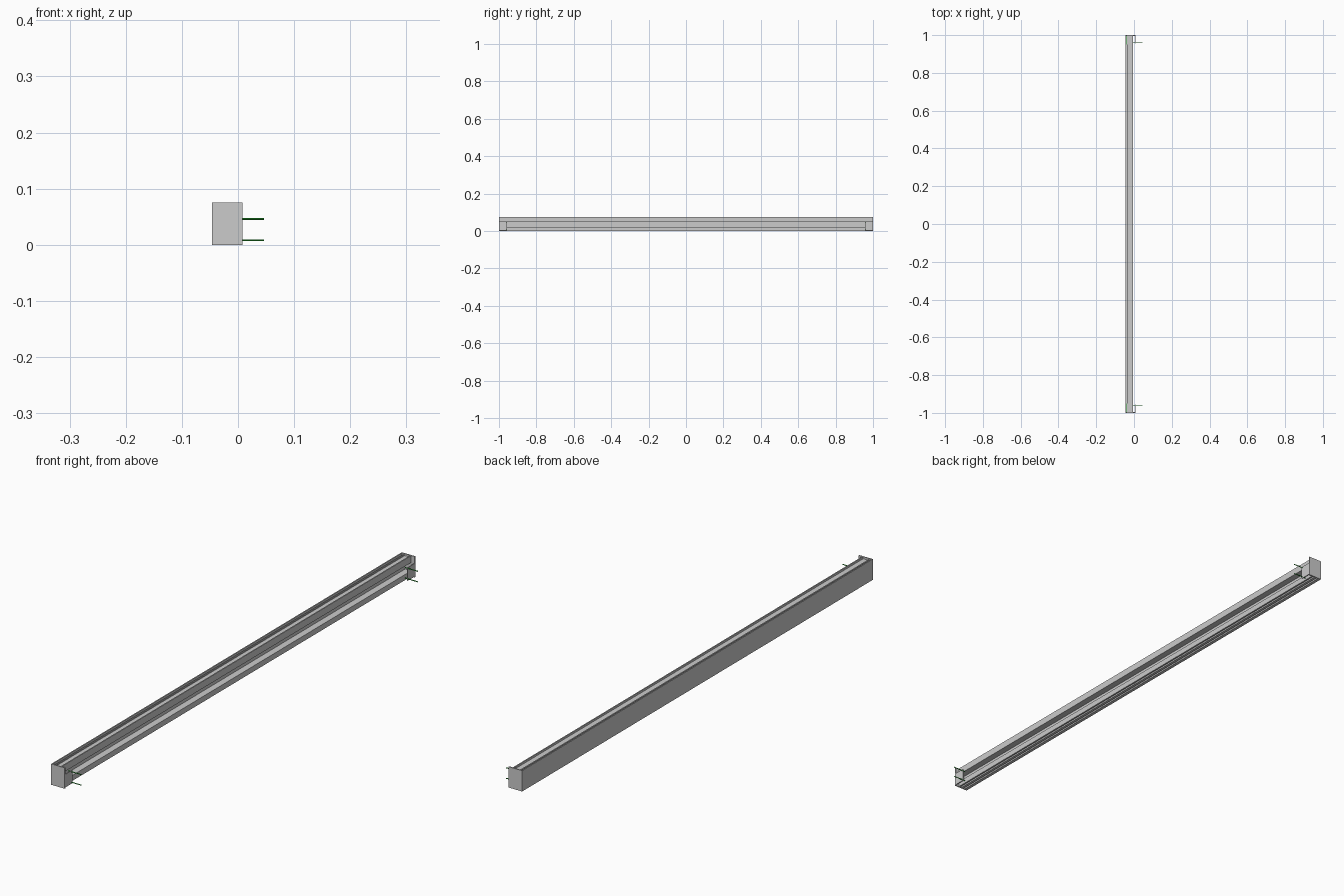
import bpy, bmesh, math
from mathutils import Matrix

if "Cube" in bpy.data.objects:
    bpy.data.objects.remove(bpy.data.objects["Cube"])

green = bpy.data.materials.new("screw_green")
green.diffuse_color = (0.02, 0.45, 0.03, 1)
green.use_nodes = True
green.node_tree.nodes["Principled BSDF"].inputs["Base Color"].default_value = green.diffuse_color


def finish(name, bm, mat=None):
    bmesh.ops.recalc_face_normals(bm, faces=bm.faces)
    me = bpy.data.meshes.new(name)
    bm.to_mesh(me)
    bm.free()
    ob = bpy.data.objects.new(name, me)
    bpy.context.collection.objects.link(ob)
    if mat:
        me.materials.append(mat)
    return ob


def extrude_profile(name, pts, y0, y1):
    bm = bmesh.new()
    face = bm.faces.new([bm.verts.new((x, y0, z)) for x, z in pts])
    ext = bmesh.ops.extrude_face_region(bm, geom=[face])
    verts = [v for v in ext["geom"] if isinstance(v, bmesh.types.BMVert)]
    bmesh.ops.translate(bm, verts=verts, vec=(0, y1 - y0, 0))
    return finish(name, bm)


def box(name, x, y, z):
    y = sorted(y)
    pts = [(x[0], z[0]), (x[1], z[0]), (x[1], z[1]), (x[0], z[1])]
    return extrude_profile(name, pts, y[0], y[1])


def screw(name, centre, length, axis):
    bm = bmesh.new()
    bmesh.ops.create_cone(bm, cap_ends=True, segments=12,
                          radius1=0.0016, radius2=0.0016, depth=length)
    turn = Matrix.Rotation(math.pi / 2, 4, 'Y' if axis == 'X' else 'X')
    bmesh.ops.transform(bm, verts=bm.verts, matrix=Matrix.Translation(centre) @ turn)
    ob = finish(name, bm, green)
    for p in ob.data.polygons:
        p.use_smooth = len(p.vertices) == 4
    return ob


# Extruded rail: flat back, front channel, grooves above and below
rail = [(-.046, 0), (-.034, 0), (-.034, .006), (-.028, .006), (-.028, 0),
        (-.018, 0), (-.018, .006), (-.012, .006), (-.012, 0), (-.006, 0),
        (-.006, .020), (-.030, .020), (-.030, .050), (-.006, .050),
        (-.006, .075), (-.010, .075), (-.010, .068), (-.032, .068),
        (-.032, .072), (-.036, .072), (-.036, .058), (-.042, .058),
        (-.042, .075), (-.046, .075)]
extrude_profile("rail", rail, -0.996, 0.996)

for s, side in ((-1, "front"), (1, "back")):
    # End plate and its mounting flange
    box(side + "_end_plate", (-.046, .008), (s * .996, s), (0, .075))
    box(side + "_flange", (.005, .008), (s * .956, s * .996), (.003, .050))
    # Mounting screws pointing forwards
    for i, z in enumerate((.008, .046)):
        screw(f"{side}_mounting_screw_{i + 1}", (.0205, s * .96, z), .051, 'X')
    # Screw holding the end plate to the rail
    screw(side + "_plate_screw", (-.039, s * .973, .064), .046, 'Y')
